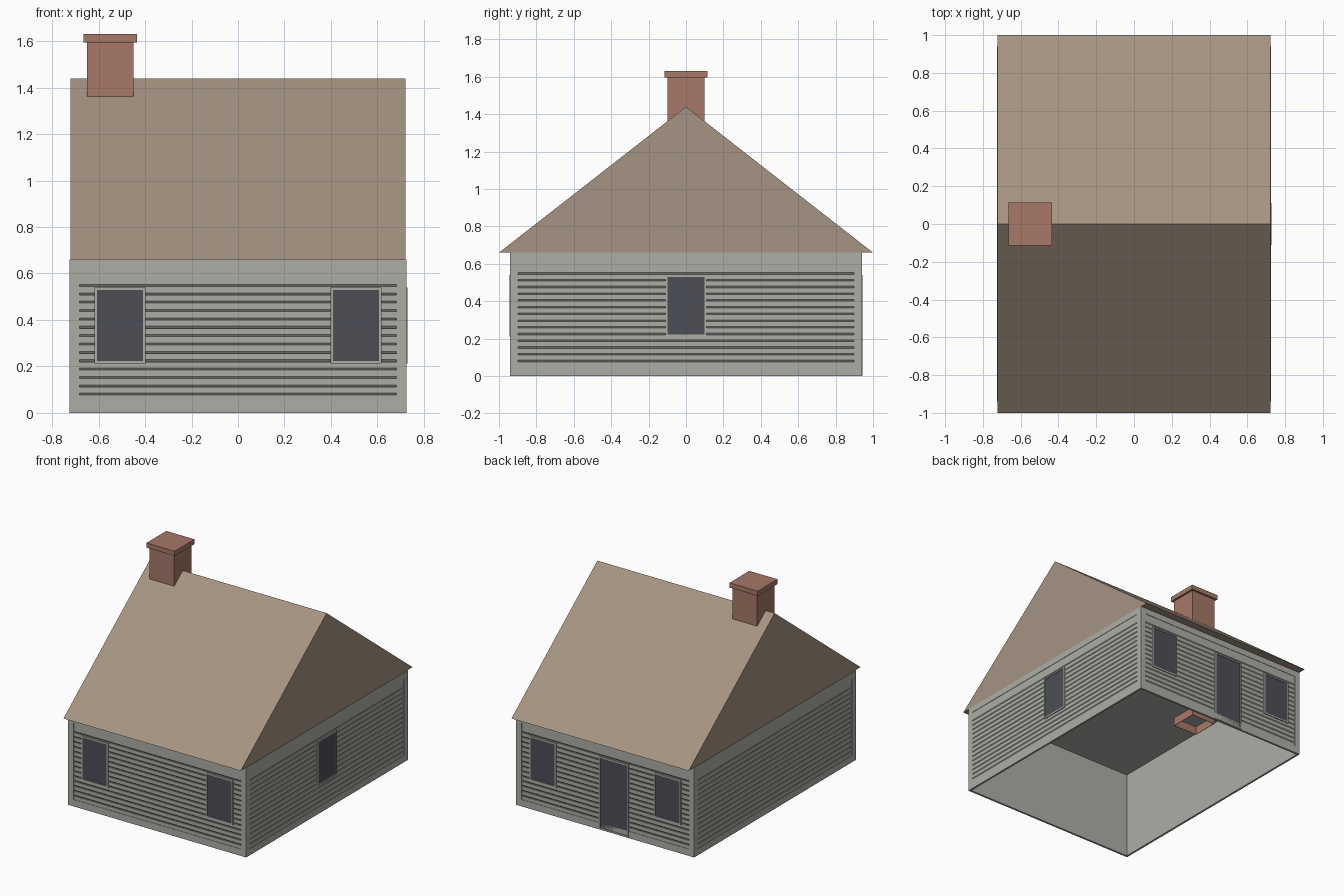
import bpy, bmesh, math
from mathutils import Matrix, Vector

cube = bpy.data.objects.get("Cube")
if cube:
    bpy.data.objects.remove(cube, do_unlink=True)


def material(name, r, g, b):
    col = [(c / 255 / 12.92 if c < 11 else ((c / 255 + 0.055) / 1.055) ** 2.4) for c in (r, g, b)] + [1.0]
    m = bpy.data.materials.new(name)
    m.use_nodes = True
    m.diffuse_color = col
    m.node_tree.nodes["Principled BSDF"].inputs["Base Color"].default_value = col
    return m


WALL = material("pale grey siding", 174, 174, 167)
ROOF = material("tan shingle", 165, 148, 130)
BRICK = material("red brown brick", 166, 120, 104)
GLASS = material("dark slate", 76, 79, 86)

HX, HY, EAVE, RIDGE = 0.725, 0.94, 0.66, 1.44


def finish(name, bm, mats, matrix=None):
    mesh = bpy.data.meshes.new(name)
    if matrix is not None:
        bm.transform(matrix)
    bm.to_mesh(mesh)
    bm.free()
    for m in mats:
        mesh.materials.append(m)
    ob = bpy.data.objects.new(name, mesh)
    bpy.context.scene.collection.objects.link(ob)
    return ob


def add_box(bm, lo, hi):
    lo, hi = Vector(lo), Vector(hi)
    mat = Matrix.Translation((lo + hi) / 2) @ Matrix.Diagonal((*(hi - lo), 1))
    return bmesh.ops.create_cube(bm, size=1, matrix=mat)["verts"]


def open_box(name, lo, hi, mat):
    """Box without a bottom, with thin walls."""
    bm = bmesh.new()
    add_box(bm, lo, hi)
    bm.normal_update()
    bmesh.ops.delete(bm, geom=[f for f in bm.faces if f.normal.z < -0.5], context="FACES")
    ob = finish(name, bm, [mat])
    mod = ob.modifiers.new("thickness", "SOLIDIFY")
    mod.thickness = 0.004
    mod.offset = -1


def siding(name, half, matrix):
    """Sheet of boards divided by slanted grooves."""
    d = 0.003
    profile = [(d, 0.05)]
    for i in range(14):
        z = 0.08 + 0.036 * i
        profile += [(d, z - 0.004), (d + 0.007, z - 0.004), (d, z + 0.005)]
    profile.append((d, 0.615))
    bm = bmesh.new()
    rows = [[bm.verts.new((s * half, y, z)) for s in (-1, 1)] for y, z in profile]
    for a, b in zip(rows, rows[1:]):
        bm.faces.new((a[0], a[1], b[1], b[0]))
    finish(name, bm, [WALL], matrix)


def trim(name, half, inner, matrix):
    """Corner boards, base board and top board around the siding."""
    bm = bmesh.new()
    for s in (-1, 1):
        xs = sorted((s * inner, s * half))
        add_box(bm, (xs[0], 0, 0), (xs[1], 0.012, EAVE))
    add_box(bm, (-inner, 0, 0), (inner, 0.012, 0.05))
    add_box(bm, (-inner, 0, 0.615), (inner, 0.012, EAVE))
    finish(name, bm, [WALL], matrix)


def opening(name, x, z0, z1, matrix, half=0.11):
    """Framed window or door with an inset dark pane."""
    bm = bmesh.new()
    add_box(bm, (x - half, -0.004, z0), (x + half, 0.008, z1))
    bm.normal_update()
    front = [f for f in bm.faces if f.normal.y < -0.5]
    bmesh.ops.inset_region(bm, faces=front, thickness=0.015, depth=0)
    bmesh.ops.inset_region(bm, faces=front, thickness=0.0005, depth=-0.004)
    front[0].material_index = 1
    finish(name, bm, [WALL, GLASS], matrix)


# Walls: inner shell with ceiling, then siding and trim on each side
open_box("wall_shell", (0.012 - HX, 0.012 - HY, 0), (HX - 0.012, HY - 0.012, EAVE - 0.005), WALL)
sides = {}
for i, side in enumerate(("front", "left", "back", "right")):
    half, dist = (HX, HY) if i % 2 == 0 else (HY, HX)
    mat = Matrix.Rotation(i * math.pi / 2, 4, "Z") @ Matrix.Translation((0, -dist, 0))
    sides[side] = mat
    siding(side + "_siding", half - 0.043, mat)
    trim(side + "_trim", half, half - 0.043, mat)

# Windows and door
for side in ("front", "back"):
    for s, label in ((-1, "a"), (1, "b")):
        opening(f"{side}_window_{label}", s * 0.508, 0.212, 0.54, sides[side])
opening("left_window", 0, 0.212, 0.54, sides["left"])
opening("back_door", 0.07, 0.004, 0.54, sides["back"], 0.12)

# Roof: gabled prism
bm = bmesh.new()
ends = []
for x in (-0.722, 0.722):
    ends.append([bm.verts.new((x, y, z)) for y, z in ((-1, EAVE), (1, EAVE), (0, RIDGE))])
for e in ends:
    bm.faces.new(e)
for i in range(3):
    j = (i + 1) % 3
    bm.faces.new((ends[0][i], ends[0][j], ends[1][j], ends[1][i]))
bmesh.ops.recalc_face_normals(bm, faces=bm.faces)
finish("roof", bm, [ROOF])

# Chimney: open flue with a cap
open_box("chimney", (-0.65, -0.1, 0.59), (-0.45, 0.1, 1.6), BRICK)
bm = bmesh.new()
add_box(bm, (-0.665, -0.115, 1.595), (-0.435, 0.115, 1.63))
finish("chimney_cap", bm, [BRICK])
